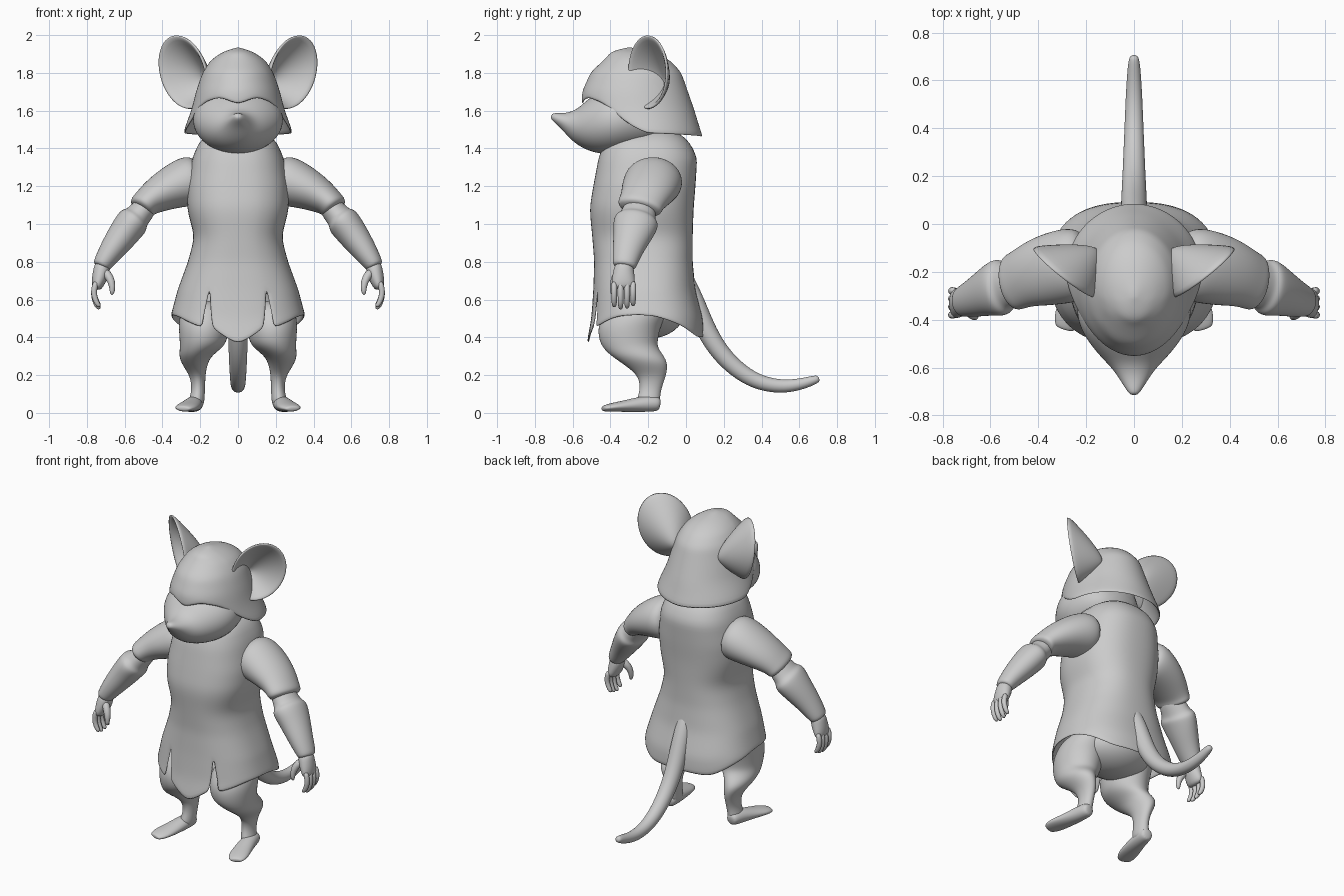
import bpy, bmesh
from math import sin, cos, pi, radians, copysign
from mathutils import Vector

if "Cube" in bpy.data.objects:
    bpy.data.objects.remove(bpy.data.objects["Cube"])

grey = bpy.data.materials.new("plain_grey")
grey.use_nodes = True
COLOUR = (0.6, 0.6, 0.6, 1)
grey.diffuse_color = COLOUR
grey.node_tree.nodes["Principled BSDF"].inputs["Base Color"].default_value = COLOUR


def build(name, grids, mirror=False, thick=0, caps=False, level=1):
    """Join grids of points into one smooth object."""
    bm = bmesh.new()
    for rows in grids:
        vs = [[bm.verts.new(p) for p in row] for row in rows]
        for r0, r1 in zip(vs, vs[1:]):
            for i in range(len(r0) - 1):
                bm.faces.new((r0[i], r0[i + 1], r1[i + 1], r1[i]))
    bmesh.ops.remove_doubles(bm, verts=bm.verts[:], dist=0.0002)
    if caps:
        bmesh.ops.holes_fill(bm, edges=[e for e in bm.edges if e.is_boundary])
    bmesh.ops.recalc_face_normals(bm, faces=bm.faces[:])
    for f in bm.faces:
        f.smooth = True
    mesh = bpy.data.meshes.new(name)
    bm.to_mesh(mesh)
    bm.free()
    mesh.materials.append(grey)
    ob = bpy.data.objects.new(name, mesh)
    bpy.context.collection.objects.link(ob)
    if mirror:
        ob.modifiers.new("Mirror", "MIRROR").use_mirror_merge = False
    if thick:
        s = ob.modifiers.new("Thickness", "SOLIDIFY")
        s.thickness, s.offset = thick, 0
    s = ob.modifiers.new("Smooth", "SUBSURF")
    s.levels = s.render_levels = level
    return ob


def tube_rows(sections, ref, n=12):
    """Rings along a path: x, y, z, radius across ref, radius along ref."""
    pts = [Vector(s[:3]) for s in sections]
    rows = []
    for i, s in enumerate(sections):
        t = (pts[min(i + 1, len(pts) - 1)] - pts[max(i - 1, 0)]).normalized()
        a = Vector(ref).cross(t).normalized()
        b = t.cross(a)
        ra, rb = s[3] * 1.045, s[-1] * 1.045
        rows.append([pts[i] + a * ra * cos(2 * pi * k / n) + b * rb * sin(2 * pi * k / n)
                     for k in range(n + 1)])
    return rows


def tube(name, sections, ref, mirror=True):
    return build(name, [tube_rows(sections, ref)], mirror, caps=True, level=2)


def lerp(table, v):
    """Read a sorted table of (key, values...) with linear steps."""
    table = sorted(table)
    v = min(max(v, table[0][0]), table[-1][0])
    for a, b in zip(table, table[1:]):
        if v <= b[0]:
            t = (v - a[0]) / (b[0] - a[0])
            return [p + (q - p) * t for p, q in zip(a[1:], b[1:])]


def around(table, deg, z, power=1):
    """Point on an upright oval body; angle 0 faces front, low power is boxier."""
    cy, rx, ry = lerp(table, z)
    s, c = (copysign(abs(f(radians(deg))) ** power, f(radians(deg))) for f in (sin, cos))
    return (rx * s, cy - ry * c, z)


def steps(a, b, n):
    return [a + (b - a) * i / n for i in range(n + 1)]


# Tunic: closed body, skirt with two front slits, pointed front flap
TUNIC = [(1.5, -.2, .1, .12), (1.45, -.21, .19, .21), (1.36, -.2, .235, .255),
         (1.2, -.22, .265, .265), (1.08, -.235, .265, .27), (.93, -.23, .225, .26),
         (.8, -.225, .26, .255), (.65, -.22, .315, .265), (.5, -.205, .355, .29),
         (.37, -.215, .37, .305)]
HEM = [(27, .45), (60, .51), (90, .52), (120, .47), (150, .4), (180, .4)]
SLIT, TOP, BOXY = 24, .65, .82
front, back = steps(-SLIT, SLIT, 8), steps(SLIT, 360 - SLIT, 32)
body = [[around(TUNIC, d, z, BOXY) for d in front + back[1:]] for z in steps(1.5, TOP, 17)]
skirt, flap = [], []
for t in steps(0, 1, 5):
    row = []
    for d in steps(SLIT + 3 * t, 360 - SLIT - 3 * t, 32):
        hem = lerp(HEM, min(d, 360 - d))[0]
        row.append(around(TUNIC, d, TOP + (hem - TOP) * t, BOXY))
    skirt.append(row)
    edge = SLIT - 6.5 * t
    flap.append([around(TUNIC, d, TOP + (.365 + .085 * abs(d) / edge - TOP) * t, BOXY)
                 for d in steps(-edge, edge, 8)])
build("tunic", [body, skirt, flap], thick=.012)

# Head with tapering snout
tube("head", [(0, -.714, 1.574, .01, .012), (0, -.7, 1.568, .022, .028),
              (0, -.65, 1.548, .04, .058), (0, -.6, 1.53, .077, .092),
              (0, -.55, 1.522, .118, .145), (0, -.48, 1.522, .154, .2),
              (0, -.4, 1.54, .175, .24), (0, -.3, 1.565, .18, .24),
              (0, -.1, 1.58, .16, .16)], (1, 0, 0), mirror=False)

# Hips under the skirt
hips = [[(.25 * sin(v) * cos(u), -.2 + .2 * sin(v) * sin(u), .53 + .14 * cos(v))
         for u in steps(0, 2 * pi, 16)] for v in steps(0, pi, 8)]
build("hips", [hips])

# Hood with a low brow and flared rim
HOOD = [(1.93, -.3, 0, 0), (1.91, -.29, .07, .1), (1.87, -.26, .135, .165),
        (1.8, -.265, .183, .235), (1.7, -.27, .217, .275), (1.6, -.255, .242, .295),
        (1.5, -.215, .28, .285), (1.46, -.205, .29, .29)]
RIM = [(0, 1.635), (25, 1.67), (50, 1.645), (63, 1.6), (74, 1.525), (90, 1.48), (180, 1.46)]
hood = []
for t in steps(0, 1, 14):
    row = []
    for d in steps(0, 360, 40):
        rim = lerp(RIM, min(d, 360 - d))[0]
        row.append(around(HOOD, d, 1.93 + (rim - 1.93) * t ** 1.5))
    hood.append(row)
build("hood", [hood], thick=.012)

# Ears: deep dishes facing outward and forward, funnelling into the hood
centre, across, up = Vector((.295, -.205, 1.805)), Vector((.77, .64, 0)), Vector((.17, 0, 1))
inward = Vector((-.8, .6, 0))
ear = [[centre + across * (.162 * r * cos(a)) + up * (.197 * r * sin(a))
        + inward * (.16 * (1 - r ** 1.4)) - up * (.06 * (1 - r))
        for a in steps(0, 2 * pi, 24)] for r in steps(0, 1, 6)]
build("ear", [ear], mirror=True, thick=.018)

# Arms: sleeve, flared cuff, hand and fingers
Y, X = (0, 1, 0), (1, 0, 0)
tube("sleeve", [(.2, -.17, 1.235, .11, .13), (.25, -.17, 1.23, .135, .155),
                (.31, -.18, 1.21, .125, .155), (.39, -.2, 1.175, .105, .145),
                (.45, -.22, 1.14, .088, .128), (.49, -.238, 1.11, .074, .12),
                (.512, -.247, 1.085, .074, .12), (.52, -.25, 1.075, .05, .08)], Y)
tube("forearm_cuff", [(.46, -.235, 1.125, .055, .075), (.515, -.25, 1.06, .066, .09),
                      (.54, -.258, 1.03, .07, .098), (.552, -.262, 1.018, .087, .118),
                      (.575, -.27, .99, .086, .118),
                      (.615, -.285, .935, .08, .1), (.67, -.31, .86, .066, .08),
                      (.72, -.325, .785, .05, .064), (.727, -.328, .77, .042, .055)], Y)
tube("hand", [(.715, -.325, .8, .04, .045), (.722, -.33, .75, .045, .055),
              (.738, -.332, .7, .038, .062), (.75, -.332, .65, .024, .06)], Y)
fingers = []
for i, y in enumerate((-.38, -.346, -.312, -.28)):
    drop = .012 * abs(i - 1.3)
    fingers.append(tube_rows([(.75, y, .7, .017), (.764, y, .65, .017),
                              (.761, y, .6 + drop, .016), (.748, y, .565 + drop, .015),
                              (.73, y, .545 + drop, .01)], Y, 8))
fingers.append(tube_rows([(.71, -.35, .755, .025), (.677, -.375, .715, .024),
                          (.663, -.388, .67, .018), (.668, -.39, .62, .011)], Y, 8))
build("fingers", fingers, True, caps=True)

# Legs: heavy thigh, bent knee, heel-back hock, as stacked ovals
LEG = [(.6, .17, -.23, .11, .15), (.52, .178, -.27, .135, .175), (.46, .18, -.3, .138, .17),
       (.4, .182, -.305, .132, .163), (.35, .19, -.3, .12, .15), (.305, .225, -.26, .09, .145),
       (.265, .23, -.22, .073, .125), (.22, .22, -.19, .052, .092), (.18, .212, -.18, .04, .07),
       (.12, .21, -.188, .036, .056), (.07, .218, -.2, .042, .064), (.03, .222, -.2, .04, .06)]
leg = [[(cx + rx * cos(a), cy + ry * sin(a), z) for a in steps(0, 2 * pi, 14)]
       for z, cx, cy, rx, ry in LEG]
build("leg", [leg], True, caps=True, level=2)
tube("foot", [(.222, -.135, .045, .03, .03), (.225, -.16, .05, .042, .042),
              (.235, -.23, .047, .042, .048), (.255, -.32, .036, .031, .056),
              (.275, -.39, .03, .023, .06), (.288, -.43, .024, .017, .045),
              (.292, -.442, .022, .01, .03)], X)

# Tail sweeping down and back
tube("tail", [(0, -.04, .78, .04), (0, .02, .65, .052), (0, .07, .52, .055),
              (0, .125, .4, .052), (0, .205, .285, .048), (0, .32, .19, .043),
              (0, .42, .15, .039), (0, .52, .138, .035), (0, .61, .152, .03),
              (0, .68, .174, .024), (0, .706, .184, .016)], X, mirror=False)
